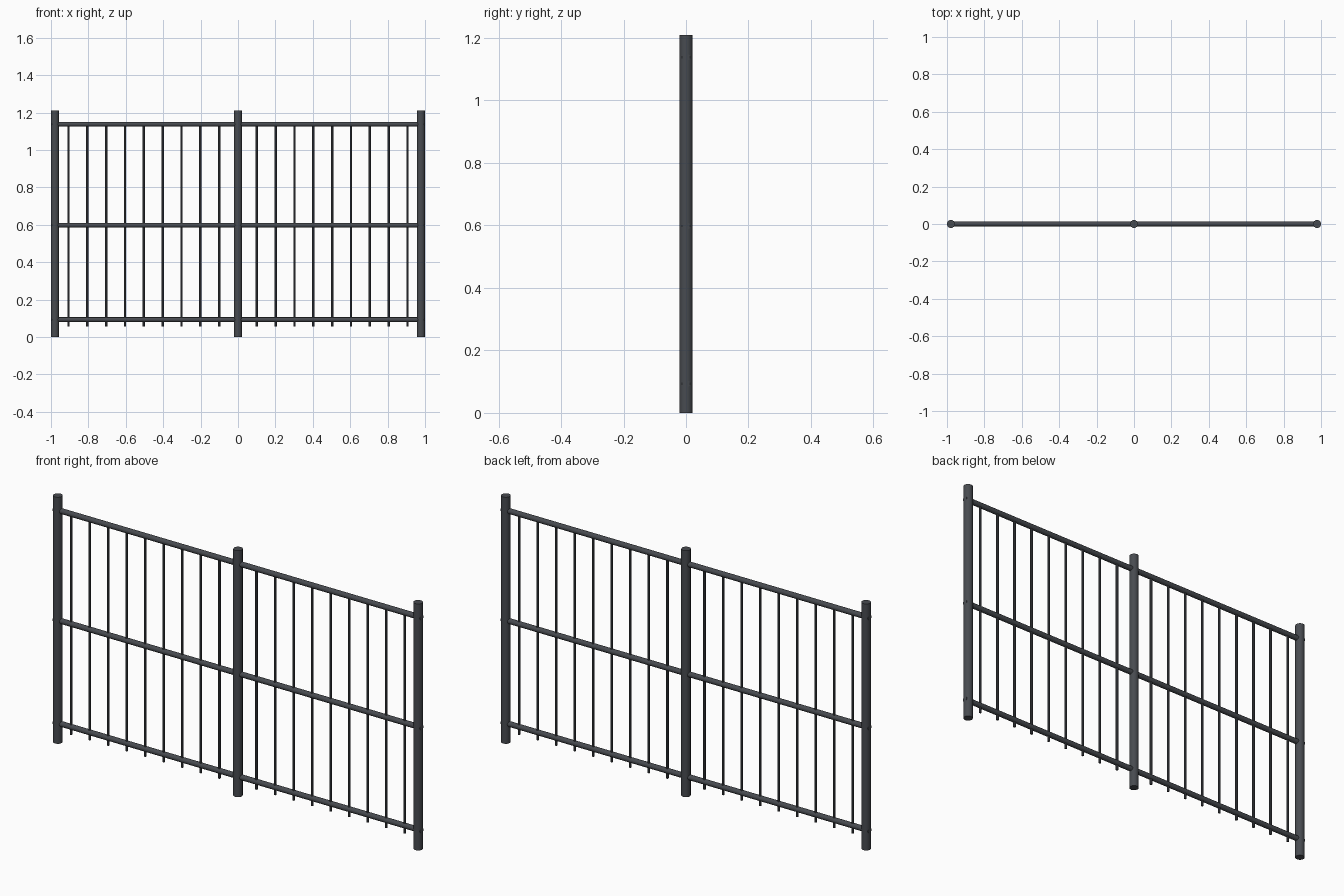
import bpy
import math

cube = bpy.data.objects.get("Cube")
if cube:
    bpy.data.objects.remove(cube, do_unlink=True)

# Dark painted steel, shared by every part
steel = bpy.data.materials.new("dark_grey_steel")
steel.use_nodes = True
colour = (0.064, 0.070, 0.080, 1)
steel.diffuse_color = colour
bsdf = next(n for n in steel.node_tree.nodes if n.type == 'BSDF_PRINCIPLED')
bsdf.inputs["Base Color"].default_value = colour


def tube(name, radius, length, centre, sides, along_x=False):
    """Capped round bar, upright or lying along x."""
    bpy.ops.mesh.primitive_cylinder_add(
        vertices=sides, radius=radius, depth=length, location=centre,
        rotation=(0, math.pi / 2 if along_x else 0, 0))
    bar = bpy.context.object
    bar.name = name
    bar.data.materials.append(steel)
    bpy.ops.object.shade_smooth_by_angle(angle=math.radians(40))
    return bar


POST_R, POST_H = 0.0215, 1.21
POST_X = 1 - POST_R
RAIL_R, RAIL_END = 0.013, 0.998
PICKET_R, PICKET_LOW = 0.006, 0.056
SPACING = 0.1007

# Posts
for name, x in (("right_post", -POST_X), ("middle_post", 0), ("left_post", POST_X)):
    tube(name, POST_R, POST_H, (x, 0, POST_H / 2), 16)

# Rails, running through the posts
rails = {"bottom_rail": 0.093, "middle_rail": 0.598, "top_rail": 1.138}
for name, z in rails.items():
    tube(name, RAIL_R, 2 * RAIL_END, (0, 0, z), 12, along_x=True)

# Pickets, from inside the top rail to just below the bottom rail
top = rails["top_rail"]
for side, sign in (("right", -1), ("left", 1)):
    for i in range(1, 10):
        tube(f"{side}_picket_{i}", PICKET_R, top - PICKET_LOW,
             (sign * i * SPACING, 0, (top + PICKET_LOW) / 2), 8)
